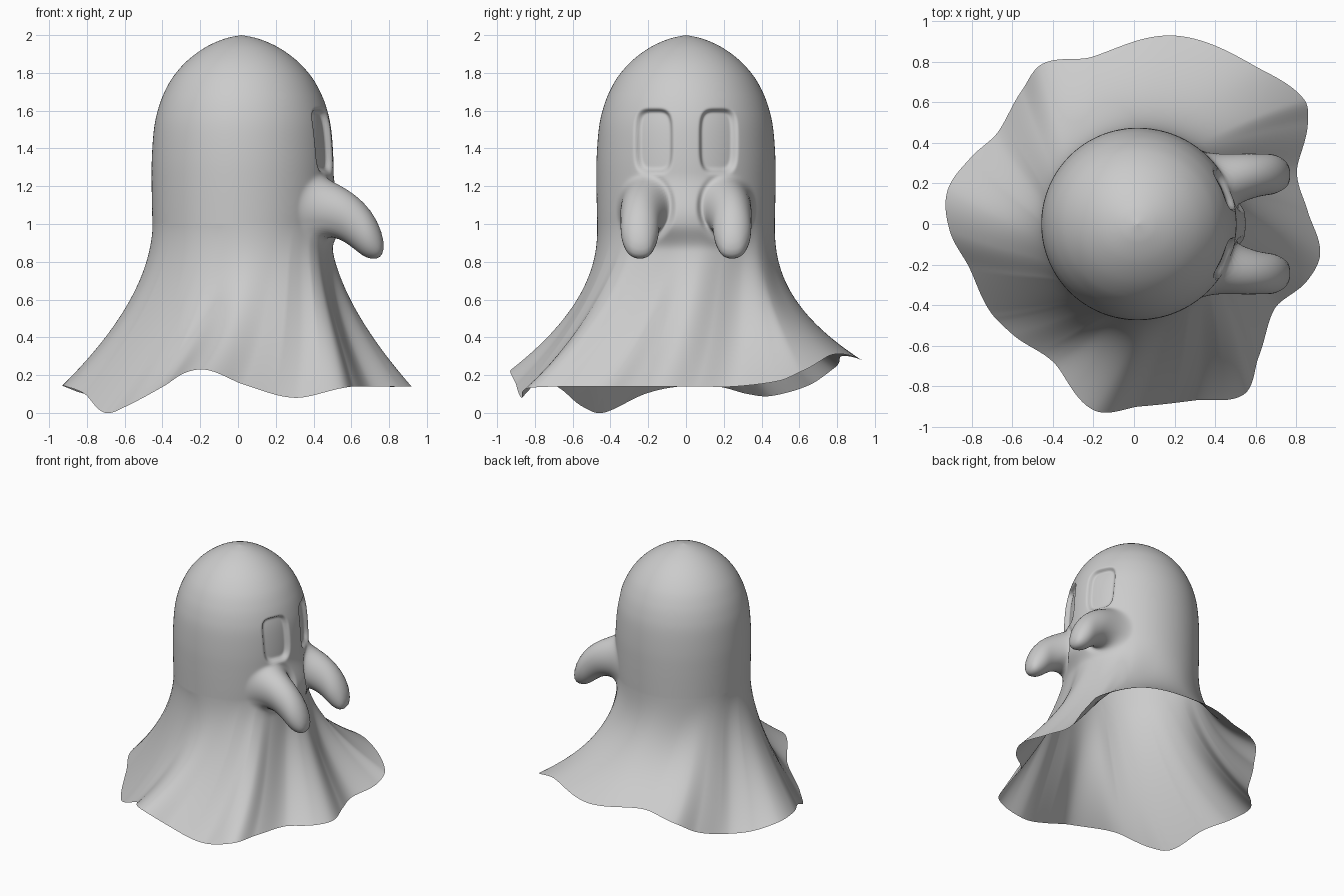
import bpy, bmesh, math

if "Cube" in bpy.data.objects:
    bpy.data.objects.remove(bpy.data.objects["Cube"])

# Hem of the sheet: angle (degrees), radius, height
HEM = [(-165, .84, .10), (-148, .83, .0), (-138, .81, .03), (-120, .79, .14),
       (-102, .94, .23), (-88, .90, .15), (-71, .92, .08), (-57, 1.0, .13),
       (-47, .90, .14), (-31, .81, .14), (-18, .90, .14), (-9, .93, .14),
       (4, .86, .14), (18, .845, .14), (30, .99, .17), (36, 1.04, .22),
       (53, .98, .31), (78, .95, .28), (104, .85, .30), (120, .91, .24),
       (130, .86, .15), (146, .81, .09), (158, .87, .10), (170, .935, .14), (182, .91, .14)]
# Head outline: radius, height
HEAD = [(.47, 1.0), (.474, 1.2), (.473, 1.35), (.462, 1.5), (.442, 1.6), (.41, 1.69),
        (.36, 1.78), (.285, 1.865), (.19, 1.935), (.09, 1.98), (0, 2.0)]
# Arm sections from root to tip: upper x, z, lower x, z, half width, centre y
ARM = [(.42, 1.26, .44, .92, .15, .20), (.47, 1.24, .47, .94, .135, .212),
       (.55, 1.2, .54, .92, .118, .23), (.645, 1.135, .60, .88, .105, .242),
       (.72, 1.05, .65, .84, .1, .245), (.765, .95, .69, .818, .08, .245),
       (.776, .87, .735, .814, .05, .242), (.76, .83, .76, .83, 0, .242)]
SEGS, SKIRT, STEPS, OFF, TWIST = 400, 70, 14, .017, 24


def hermite(p0, p1, m0, m1, t):
    a, b = 2*t**3 - 3*t**2 + 1, t**3 - 2*t**2 + t
    return a*p0 + b*m0 + (1 - a)*p1 + (t**3 - t**2)*m1


def sample(table, s):
    """Smooth open interpolation of a table, s counted in rows."""
    n = len(table)
    i = min(int(s), n - 2)
    a, b, c, d = (table[min(max(k, 0), n - 1)] for k in range(i - 1, i + 3))
    return [hermite(b[k], c[k], (c[k] - a[k])/2, (d[k] - b[k])/2, s - i)
            for k in range(len(b))]


def hem_at(deg):
    """Smooth closed interpolation of the hem table."""
    n = len(HEM)
    deg = (deg + 165) % 360 - 165

    def pt(i):
        a, r, z = HEM[i % n]
        return a + 360*(i // n), r, z
    i = max(k for k in range(n) if HEM[k][0] <= deg)
    a, b, c, d = pt(i - 1), pt(i), pt(i + 1), pt(i + 2)
    h = c[0] - b[0]
    return [hermite(b[k], c[k], (c[k] - a[k])/(c[0] - a[0])*h,
                    (d[k] - b[k])/(d[0] - b[0])*h, (deg - b[0])/h) for k in (1, 2)]


def smooth(e0, e1, v):
    t = min(max((v - e0)/(e1 - e0), 0), 1)
    return t*t*(3 - 2*t)


def detail(x, y, z):
    """Shape the face side: sunken eyes, web between the arms, arm stubs."""
    if x < 0:
        return x, y, z
    x *= 1 + .03*smooth(.8, 1.1, z)
    if x < .1:
        return x, y, z
    # Eyes and web push along the radius
    q = (abs((abs(y) - .172)/.099)**4 + abs((z - 1.44)/.172)**4)**.25
    depth = .035*(1 - smooth(.88, 1.0, q))
    web = .05*smooth(.86, 1.0, z)*(1 - smooth(1.02, 1.27, z))*(1 - smooth(.16, .36, abs(y)))
    f = (web - depth)/math.hypot(x, y)
    side = 1 if y > 0 else -1
    dy, dz = (abs(y) - .21)/.16, (z - 1.085)/.19
    x, y = x*(1 + f), y*(1 + f)
    # Arms: the oval patch is drawn out along the arm sections
    s = 1 - math.hypot(dy, dz)
    if s > 0:
        ux, uz, lx, lz, w, yc = sample(ARM, s*(len(ARM) - 1))
        ang = math.atan2(dy, dz)
        u = (1 + math.cos(ang))/2
        k = smooth(0, .3, s)
        x += (lx + (ux - lx)*u - x)*k
        y += (side*(yc + w*math.sin(ang)) - y)*k
        z += (lz + (uz - lz)*u - z)*k
    return x, y, z


# Draped sheet, open at the bottom, with folds that swirl as they rise
bm = bmesh.new()
angles = [2*math.pi*i/SEGS for i in range(SEGS)]
hem = [hem_at(math.degrees(a)) for a in angles]
rings = []
for j in range(SKIRT):
    t = j/SKIRT
    turn = math.radians(TWIST)*t
    ring = []
    for a, (r, z) in zip(angles, hem):
        e = 1.9 + 5*max(z - .14, -.04)
        g = (1 - t)**e
        rad = .47 + .43*g + (r - .9)*(1 - t)**(e - .7)
        ring.append(bm.verts.new(detail(rad*math.cos(a + turn) + OFF*(1 - g),
                                        rad*math.sin(a + turn), max(z, 0)*(1 - t) + t)))
    rings.append(ring)

# Domed head above it
turn = math.radians(TWIST)
for j in range((len(HEAD) - 1)*STEPS):
    r, z = sample(HEAD, j/STEPS)
    rings.append([bm.verts.new(detail(r*math.cos(a + turn) + OFF, r*math.sin(a + turn), z))
                  for a in angles])
for lo, hi in zip(rings, rings[1:]):
    for i in range(SEGS):
        k = (i + 1) % SEGS
        bm.faces.new((lo[i], lo[k], hi[k], hi[i]))
tip = bm.verts.new((OFF, 0, 2))
for i in range(SEGS):
    bm.faces.new((rings[-1][i], rings[-1][(i + 1) % SEGS], tip))

# Relax the arm roots and eye rims a little
face_side = [v for v in bm.verts if v.co.x > .25 and .78 < v.co.z < 1.65 and abs(v.co.y) < .42]
for _ in range(3):
    bmesh.ops.smooth_vert(bm, verts=face_side, factor=.5, use_axis_x=True,
                          use_axis_y=True, use_axis_z=True)

mesh = bpy.data.meshes.new("ghost_sheet")
bm.to_mesh(mesh)
bm.free()
mesh.polygons.foreach_set("use_smooth", [True]*len(mesh.polygons))
bpy.context.collection.objects.link(bpy.data.objects.new("ghost_sheet", mesh))
